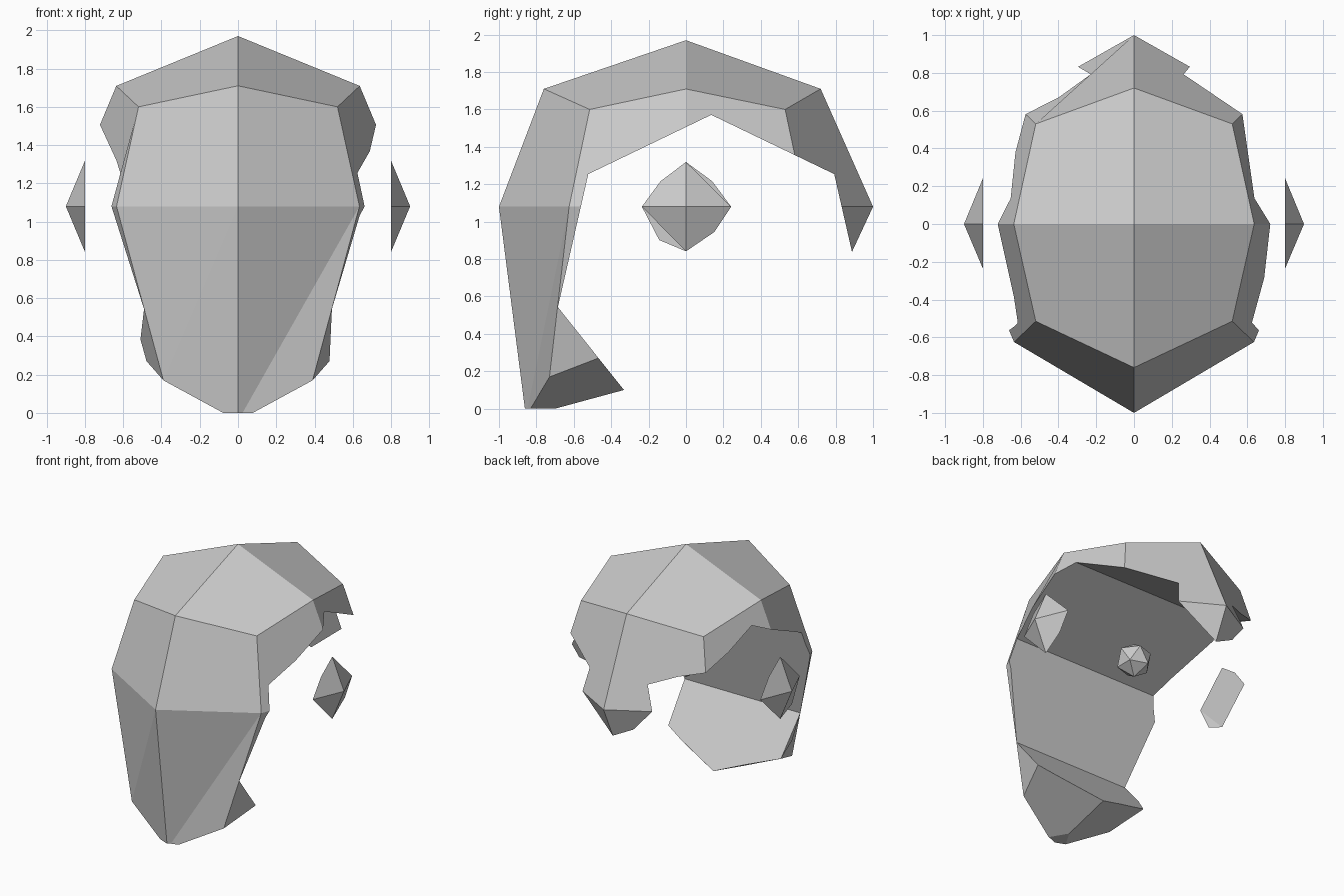
import bpy, bmesh, math
from mathutils import Vector

if "Cube" in bpy.data.objects:
    bpy.data.objects.remove(bpy.data.objects["Cube"])

CZ = 1.08


def add_object(name, bm):
    bmesh.ops.recalc_face_normals(bm, faces=bm.faces[:])
    mesh = bpy.data.meshes.new(name)
    bm.to_mesh(mesh)
    bm.free()
    ob = bpy.data.objects.new(name, mesh)
    bpy.context.collection.objects.link(ob)
    return ob


# Head: cube cut once per edge, pushed out to an ellipsoid, then shaped
bm = bmesh.new()
bmesh.ops.create_cube(bm, size=2)
bmesh.ops.subdivide_edges(bm, edges=bm.edges[:], cuts=1, use_grid_fill=True)

# Shaped points, keyed by (|x|, y, z) of the source cube
shaped = {
    (1, -1, 0): (0.635, -0.625, CZ),      # cheeks
    (1, 1, 0): (0.635, 0.64, CZ),         # back of the sides
    (0, -1, 1): (0, -0.76, 1.71),         # brow
    (0, 1, 1): (0, 0.72, 1.71),           # crown
    (1, -1, 1): (0.52, -0.515, 1.60),     # temples
    (1, 1, 1): (0.52, 0.53, 1.60),
    (1, -1, -1): (0.39, -0.73, 0.17),     # jaw
    (0, -1, -1): (0, -0.856, -0.042),     # chin
}
point = {}
for v in bm.verts:
    key = tuple(round(c) for c in v.co)
    point[key] = v
    target = shaped.get((abs(key[0]), key[1], key[2]))
    if target:
        side = -1 if key[0] < 0 else 1
        v.co = (target[0] * side, target[1], target[2])
    else:
        n = v.co.normalized()
        v.co = (n.x * 0.9, n.y, CZ + n.z * 0.89)

# Folds on the lower front, then the flat cut under the chin
for a, b in [((1, -1, 0), (0, -1, -1)), ((0, -1, 0), (-1, -1, -1))]:
    bmesh.ops.connect_vert_pair(bm, verts=[point[a], point[b]])
bmesh.ops.bisect_plane(bm, geom=bm.verts[:] + bm.edges[:] + bm.faces[:],
                       plane_co=(0, 0, 0), plane_no=(0, 0, 1), clear_inner=True)
bmesh.ops.holes_fill(bm, edges=[e for e in bm.edges if e.is_boundary])
head = add_object("head_shell_and_ears", bm)

# Cutter: seven-sided prism across the head, leaving the ear tips outside
bm = bmesh.new()
ring = []
for i in range(7):
    a = i * math.tau / 7
    ring.append(bm.verts.new((-0.8, 0.135 + 0.841 * math.sin(a), 0.73 + 0.841 * math.cos(a))))
cap = bm.faces.new(ring)
out = bmesh.ops.extrude_face_region(bm, geom=[cap], use_keep_orig=True)
moved = [g for g in out["geom"] if isinstance(g, bmesh.types.BMVert)]
bmesh.ops.translate(bm, verts=moved, vec=Vector((1.6, 0, 0)))
cutter = add_object("hollow_cutter", bm)
cutter.hide_render = True

mod = head.modifiers.new("hollow", 'BOOLEAN')
mod.operation = 'DIFFERENCE'
mod.solver = 'EXACT'
mod.object = cutter
bpy.context.view_layer.objects.active = head
head.select_set(True)
bpy.ops.object.modifier_apply(modifier=mod.name)
bpy.data.objects.remove(cutter)

# Small ball in the middle of the head
bpy.ops.mesh.primitive_ico_sphere_add(subdivisions=1, radius=0.13, location=(0, 0, CZ))
bpy.context.object.name = "inner_ball"
